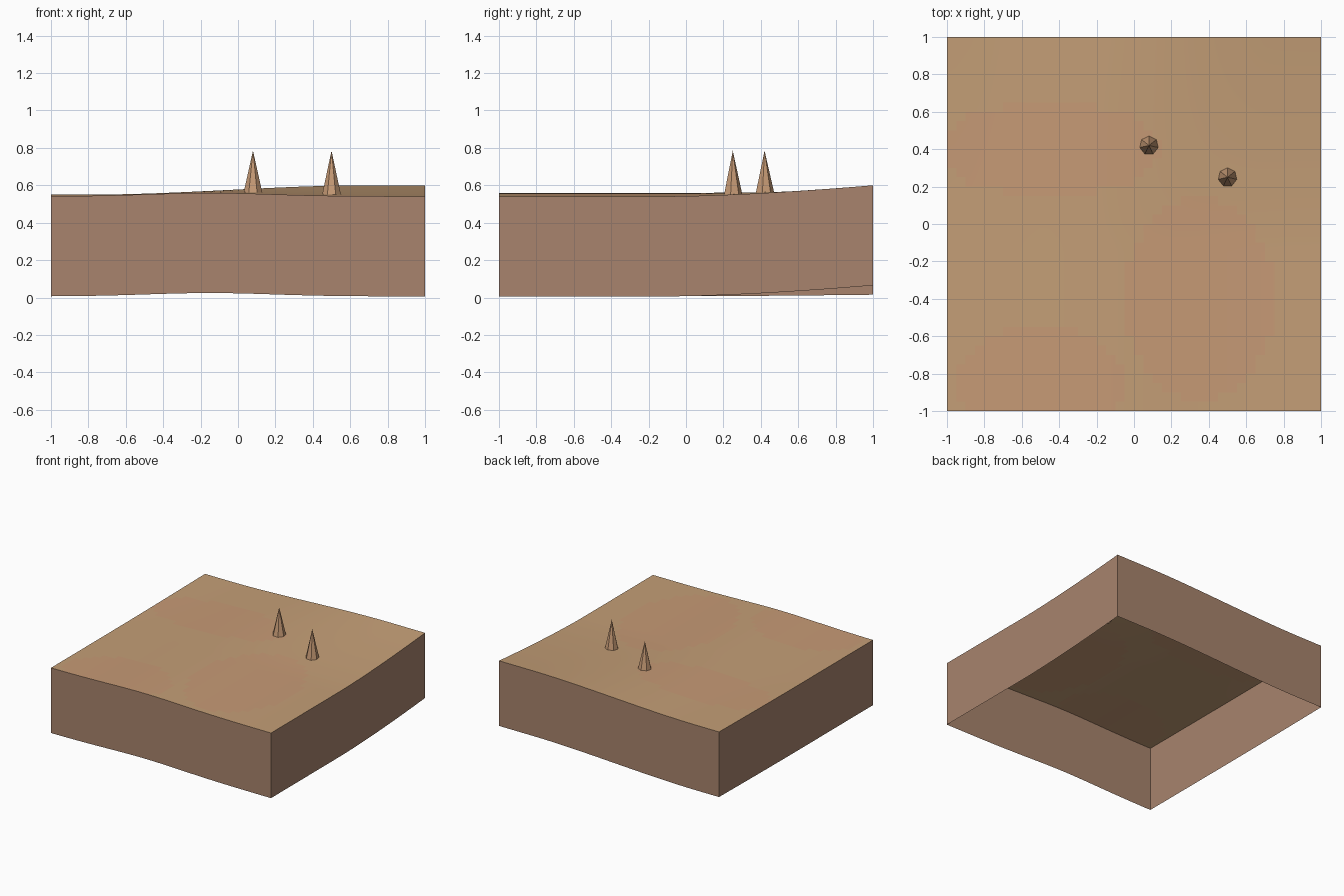
import bpy, bmesh, math

cube = bpy.data.objects.get("Cube")
if cube:
    bpy.data.objects.remove(cube, do_unlink=True)


def material(name, rgb):
    m = bpy.data.materials.new(name)
    m.use_nodes = True
    m.diffuse_color = (*rgb, 1)
    m.node_tree.nodes["Principled BSDF"].inputs["Base Color"].default_value = (*rgb, 1)
    return m


TAN = material("tan_ground", (0.555, 0.345, 0.184))
WARM = material("warm_ground", (0.57, 0.325, 0.18))
BROWN = material("brown_earth", (0.392, 0.231, 0.153))
CELLS = 40
DEPTH = 0.535


def smoothstep(a, b, v):
    u = min(max((v - a) / (b - a), 0), 1)
    return u * u * (3 - 2 * u)


def height(x, y):
    # low swell along the front, rising bank toward the back left corner
    front = 0.541 + 0.018 * math.exp(-((x + 0.15) / 0.47) ** 2)
    back = 0.55 + 0.05 * smoothstep(-0.8, 0.7, x)
    t = max((y + 0.1) / 1.1, 0) ** 1.6
    return front + (back - front) * t


def is_warm(x, y):
    # faint warmer patches of soil
    patches = ((0.35, -0.4, 0.4, 0.55), (-0.5, -0.85, 0.45, 0.3), (-0.45, 0.4, 0.6, 0.25))
    return any(((x - cx) / rx) ** 2 + ((y - cy) / ry) ** 2 < 1 for cx, cy, rx, ry in patches)


def finish(name, bm, mats):
    mesh = bpy.data.meshes.new(name)
    bm.to_mesh(mesh)
    bm.free()
    for m in mats:
        mesh.materials.append(m)
    ob = bpy.data.objects.new(name, mesh)
    bpy.context.collection.objects.link(ob)
    return ob


# Rolling ground surface
bm = bmesh.new()
bmesh.ops.create_grid(bm, x_segments=CELLS, y_segments=CELLS, size=1)
for v in bm.verts:
    v.co.z = height(v.co.x, v.co.y)
for f in bm.faces:
    c = f.calc_center_median()
    f.material_index = int(is_warm(c.x, c.y))
    f.smooth = True
finish("ground_surface", bm, [TAN, WARM])

# Earth walls hanging below the edge, open underneath
bm = bmesh.new()
corners = [(-1, -1), (1, -1), (1, 1), (-1, 1)]
for i, (x0, y0) in enumerate(corners):
    x1, y1 = corners[(i + 1) % 4]
    rows = []
    for k in range(CELLS + 1):
        x = x0 + (x1 - x0) * k / CELLS
        y = y0 + (y1 - y0) * k / CELLS
        z = height(x, y)
        rows.append((bm.verts.new((x, y, z - DEPTH)), bm.verts.new((x, y, z))))
    for a, b in zip(rows, rows[1:]):
        bm.faces.new((a[0], b[0], b[1], a[1]))
finish("earth_walls", bm, [BROWN])

# Seven-sided spikes
SIDES = 7
for name, cx, cy in (("spike_middle", 0.08, 0.42), ("spike_left", 0.5, 0.25)):
    bm = bmesh.new()
    base = height(cx, cy) - 0.01
    tip = bm.verts.new((cx, cy, 0.785))
    ring = []
    for k in range(SIDES):
        a = math.pi / 2 + math.tau * k / SIDES
        ring.append(bm.verts.new((cx + 0.053 * math.cos(a), cy + 0.053 * math.sin(a), base)))
    for k in range(SIDES):
        bm.faces.new((ring[k], ring[(k + 1) % SIDES], tip))
    finish(name, bm, [WARM])
